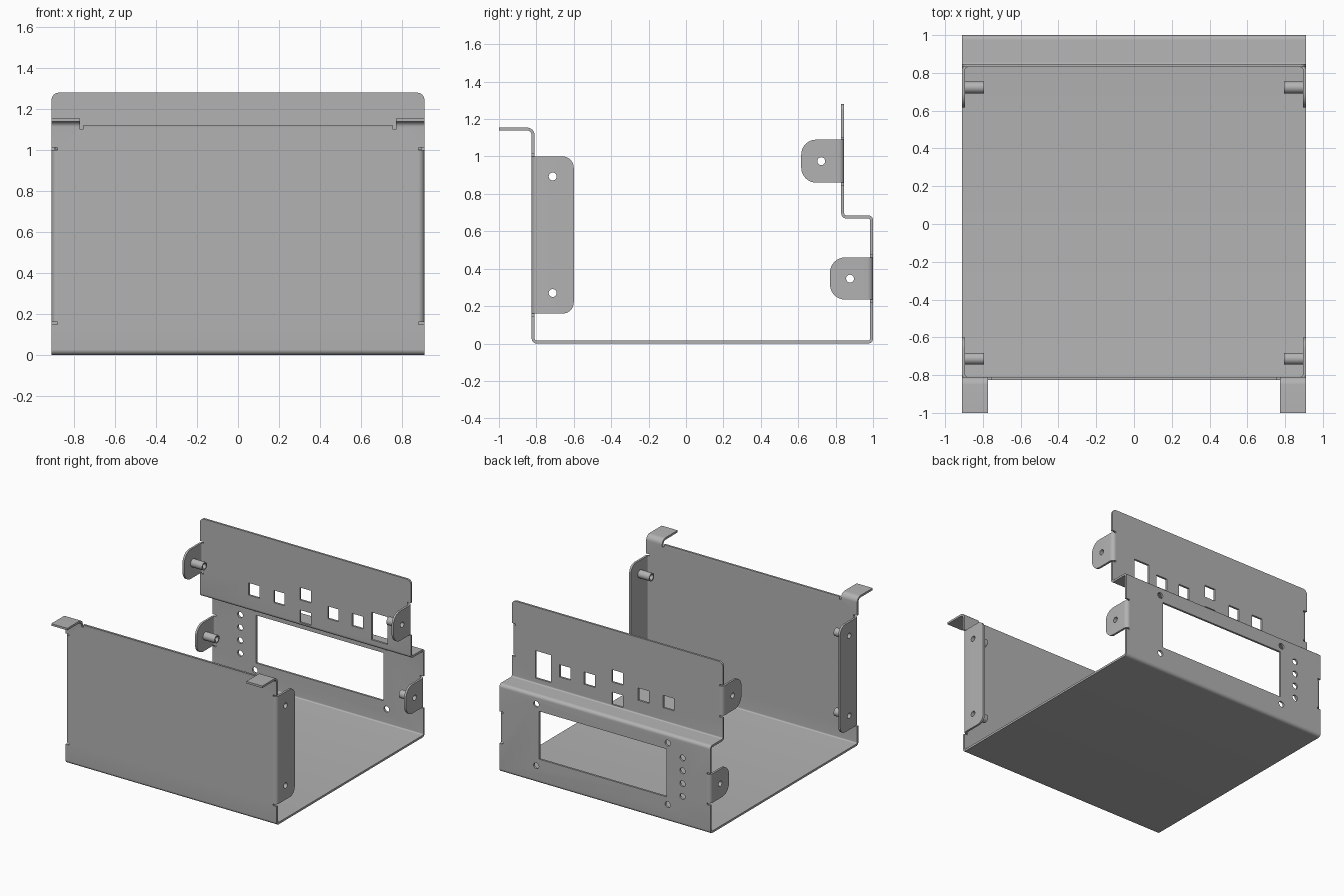
import bpy, bmesh
from math import cos, sin, pi, tan
from mathutils import Vector

cube = bpy.data.objects.get("Cube")
if cube:
    bpy.data.objects.remove(cube, do_unlink=True)

T = 0.016      # sheet thickness
W = 0.91       # half width
BEND = 0.03    # outer radius of the side flange bends
SLOT = 0.012   # height of the bend relief slots

metal = bpy.data.materials.new("grey_metal")
metal.use_nodes = True
GREY = (0.45, 0.45, 0.45, 1)
metal.diffuse_color = GREY
metal.node_tree.nodes["Principled BSDF"].inputs["Base Color"].default_value = GREY


def prism(bm, pts, axis, lo, hi):
    """Extrude a 2D outline along the given axis."""
    def ring(level):
        out = []
        for p in pts:
            co = list(p)
            co.insert(axis, level)
            out.append(bm.verts.new(co))
        return out
    a, b = ring(lo), ring(hi)
    n = len(pts)
    faces = [bm.faces.new(a), bm.faces.new(b)]
    for i in range(n):
        j = (i + 1) % n
        faces.append(bm.faces.new((a[i], a[j], b[j], b[i])))
    bmesh.ops.recalc_face_normals(bm, faces=faces)


def arc(cx, cy, r, a0, a1, n=8):
    return [(cx + r * cos(a0 + (a1 - a0) * i / n), cy + r * sin(a0 + (a1 - a0) * i / n))
            for i in range(n + 1)]


def circle(cx, cy, r, n=28):
    return arc(cx, cy, r, 0, 2 * pi, n)[:-1]


def rect(u0, u1, v0, v1):
    return [(u0, v0), (u1, v0), (u1, v1), (u0, v1)]


def corner(u, v, su, sv, r):
    """Waste outside a rounded corner at (u, v) pointing towards (su, sv)."""
    e = 0.02
    curve = [(u - su * r + su * r * cos(a), v - sv * r + sv * r * sin(a))
             for a in [pi / 2 * i / 8 for i in range(9)]]
    return curve + [(u - su * r, v + sv * e), (u + su * e, v + sv * e), (u + su * e, v - sv * r)]


def bent_strip(path, radii):
    """Outline of a sheet following a polyline with rounded bends."""
    pts = [Vector(p) for p in path]
    left, right = [], []
    for i, p in enumerate(pts):
        if i in (0, len(pts) - 1):
            d = (pts[1] - p if i == 0 else p - pts[i - 1]).normalized()
            nrm = Vector((-d.y, d.x))
            left.append(p + nrm * T / 2)
            right.append(p - nrm * T / 2)
            continue
        d0, d1 = (p - pts[i - 1]).normalized(), (pts[i + 1] - p).normalized()
        side = 1 if d0.x * d1.y - d0.y * d1.x > 0 else -1
        r = radii[i - 1]
        c = p - d0 * r + Vector((-d0.y, d0.x)) * side * r
        for k in range(9):
            a = pi / 2 * k / 8
            out = -Vector((-d0.y, d0.x)) * side * cos(a) + d0 * sin(a)
            left.append(c + out * (r - side * T / 2))
            right.append(c + out * (r + side * T / 2))
    return [tuple(p) for p in left + right[::-1]]


def finish(name, bm, cuts=None):
    """Turn a bmesh into an object, subtract the cutter and shade it."""
    def make(nm, source):
        me = bpy.data.meshes.new(nm)
        source.to_mesh(me)
        source.free()
        ob = bpy.data.objects.new(nm, me)
        bpy.context.scene.collection.objects.link(ob)
        return ob
    ob = make(name, bm)
    ob.data.materials.append(metal)
    bpy.ops.object.select_all(action='DESELECT')
    bpy.context.view_layer.objects.active = ob
    ob.select_set(True)
    if cuts:
        cutter = make(name + "_cutter", cuts)
        cutter.hide_render = True
        mod = ob.modifiers.new("cut", 'BOOLEAN')
        mod.operation, mod.solver, mod.object = 'DIFFERENCE', 'EXACT', cutter
        bpy.ops.object.modifier_apply(modifier=mod.name)
        bpy.data.objects.remove(cutter, do_unlink=True)
    bpy.ops.object.shade_smooth_by_angle(angle=0.6)
    return ob


# name, outer panel y, inward direction, depth, z range, corner radius, hole y, hole heights
flanges = [
    ("front_flange", -0.825, 1, 0.225, 0.16, 1.0, 0.06, -0.713, (0.27, 0.893)),
    ("lower_back_flange", 1.0, -1, 0.23, 0.235, 0.46, 0.08, 0.877, (0.347,)),
    ("upper_back_flange", 0.846, -1, 0.23, 0.86, 1.09, 0.08, 0.723, (0.975,)),
]

# Folded sheet: front tabs, front panel, floor, back panel, ledge, upper back panel
sheet, cuts = bmesh.new(), bmesh.new()
outline = bent_strip([(-1, 1.147), (-0.817, 1.147), (-0.817, 0.008), (0.992, 0.008),
                      (0.992, 0.677), (0.838, 0.677), (0.838, 1.28)],
                     [0.034, 0.018, 0.018, 0.018, 0.018])
prism(sheet, outline, 0, -W, W)

# Gap between the two front tabs, with small relief slots at its ends
prism(cuts, [(-0.772, 1.2), (-0.772, 1.1), (-0.757, 1.1), (-0.757, 1.12),
             (0.757, 1.12), (0.757, 1.1), (0.772, 1.1), (0.772, 1.2)], 1, -1.1, -0.7)

# Edge recesses for the flange bends, and rounded top corners
for s in (-1, 1):
    for _, y, d, _, z0, z1, *_ in flanges:
        lo, hi = sorted((y - d * 0.03, y + d * 0.04))
        prism(cuts, rect(s * (W - BEND), s * (W + 0.05), z0 - SLOT, z1 + SLOT), 1, lo, hi)
    prism(cuts, corner(s * W, 1.28, s, 1, 0.035), 1, 0.8, 0.9)

# Display window, its screw holes and the column of indicator holes
prism(cuts, rect(-0.532, 0.567, 0.19, 0.563), 1, 0.95, 1.05)
holes = [(x, z) for x in (-0.543, 0.592) for z in (0.132, 0.612)]
holes += [(-0.67, 0.23 + 0.1 * i) for i in range(4)]
for x, z in holes:
    prism(cuts, circle(x, z, 0.023, 20), 1, 0.95, 1.05)

# Connector openings in the upper back panel
prism(cuts, rect(0.57, 0.707, 0.726, 0.94), 1, 0.8, 0.9)
for x, z in [(0.45, 0.838), (0.24, 0.838), (0, 0.92), (0, 0.745), (-0.225, 0.838), (-0.442, 0.838)]:
    prism(cuts, rect(x - 0.047, x + 0.047, z - 0.048, z + 0.048), 1, 0.8, 0.9)
finish("folded_sheet", sheet, cuts)

# Side flanges with rounded corners, each carrying hollow standoffs
for s, side in ((1, "left"), (-1, "right")):
    for name, y, d, depth, z0, z1, r, hy, heights in flanges:
        bm, cuts = bmesh.new(), bmesh.new()
        outer = arc(W - BEND, BEND, BEND, -pi / 2, 0)
        inner = arc(W - BEND, BEND, BEND - T, 0, -pi / 2)
        shape = outer + [(W, depth), (W - T, depth)] + inner
        prism(bm, [(s * px, y + d * py) for px, py in shape], 2, z0, z1)
        lo, hi = sorted((s * 0.85, s * 0.95))
        for z, sz in ((z0, -1), (z1, 1)):
            prism(cuts, corner(y + d * depth, z, d, sz, r), 0, lo, hi)
        for z in heights:
            prism(cuts, circle(hy, z, 0.021), 0, lo, hi)
        finish(side + "_" + name, bm, cuts)
        for i, z in enumerate(heights):
            tube, bore = bmesh.new(), bmesh.new()
            lo, hi = sorted((s * 0.795, s * (W - T + 0.001)))
            prism(tube, circle(hy, z, 0.031), 0, lo, hi)
            prism(bore, circle(hy, z, 0.021), 0, lo - 0.05, hi + 0.05)
            finish(f"{side}_{name}_standoff_{i + 1}", tube, bore)
